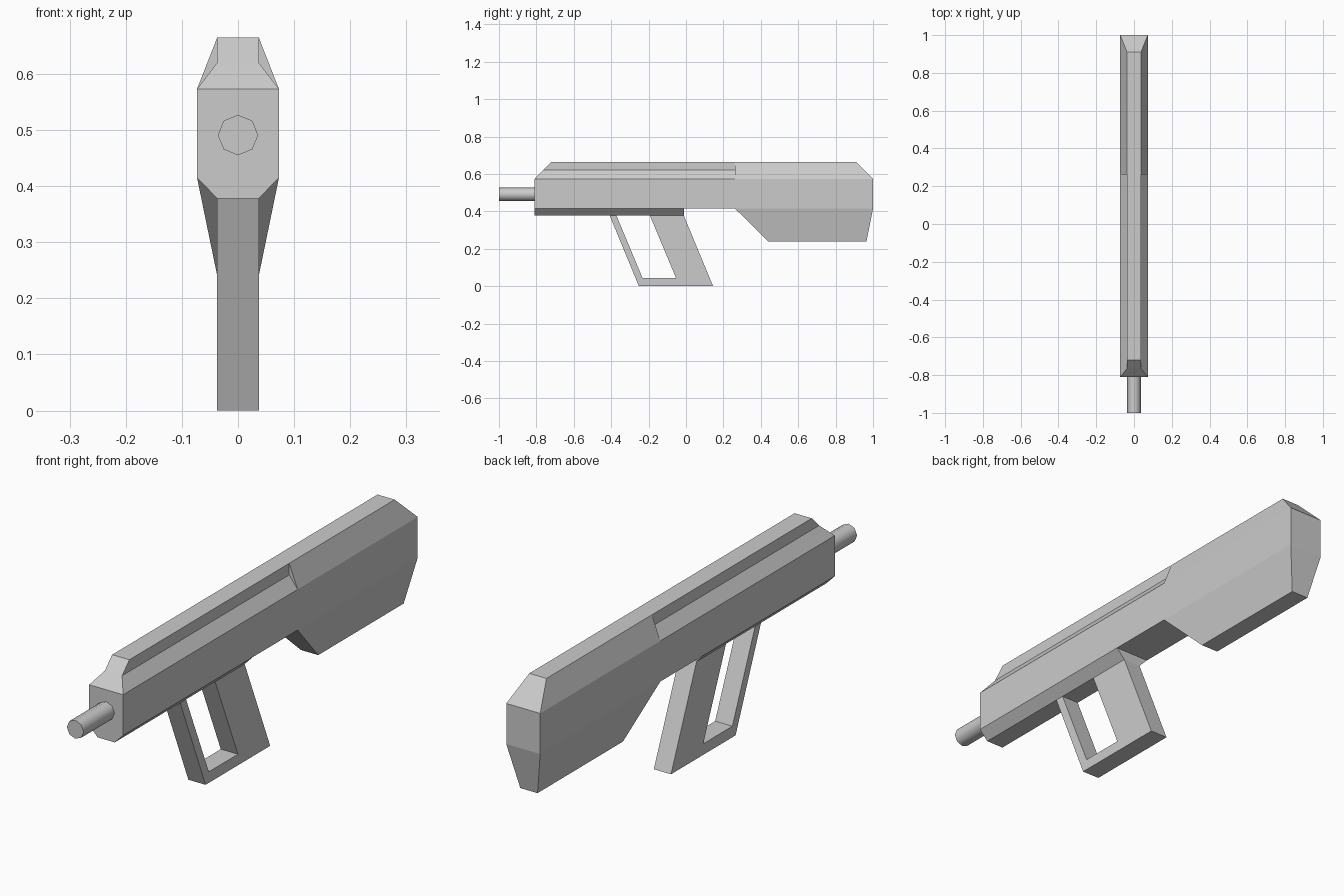
import bpy, bmesh, math
from mathutils import Matrix

if "Cube" in bpy.data.objects:
    bpy.data.objects.remove(bpy.data.objects["Cube"])


def finish(name, bm):
    bmesh.ops.recalc_face_normals(bm, faces=bm.faces)
    mesh = bpy.data.meshes.new(name)
    bm.to_mesh(mesh)
    bm.free()
    obj = bpy.data.objects.new(name, mesh)
    bpy.context.collection.objects.link(obj)
    return obj


def mirrored_block(name, half):
    """Symmetric block from levels (half width, z, front y, back y), bottom to top."""
    bm = bmesh.new()
    rings = [[bm.verts.new(p) for p in ((-x, f, z), (x, f, z), (x, b, z), (-x, b, z))]
             for x, z, f, b in half]
    bm.faces.new(rings[0])
    bm.faces.new(rings[-1])
    for lo, hi in zip(rings, rings[1:]):
        for i in range(4):
            j = (i + 1) % 4
            bm.faces.new((lo[i], lo[j], hi[j], hi[i]))
    return finish(name, bm)


W, N = 0.073, 0.037   # wide and narrow half widths

# Receiver with stepped top rib and sloped nose
mirrored_block("receiver", [(W, 0.415, -0.81, 0.262), (W, 0.573, -0.81, 0.262),
                            (N, 0.62, -0.765, 0.262), (N, 0.665, -0.72, 0.262)])

# Chamfered rail under the receiver
mirrored_block("under_rail", [(N, 0.378, -0.81, -0.012), (W, 0.415, -0.81, -0.012)])

# Deep tapered stock
mirrored_block("stock", [(N, 0.24, 0.44, 0.965), (W, 0.415, 0.262, 1.0),
                         (W, 0.573, 0.262, 1.0), (N, 0.665, 0.262, 0.91)])

# Slanted grip and guard: open U frame between outer and inner outlines
outer = [(-0.408, 0.378), (-0.252, 0.003), (0.145, 0.003), (-0.012, 0.378)]
inner = [(-0.372, 0.378), (-0.232, 0.043), (-0.053, 0.043), (-0.193, 0.378)]
bm = bmesh.new()
sides = [[[bm.verts.new((x, y, max(z - 0.003, 0) if z < 0.01 else z)) for y, z in line]
          for line in (outer, inner)] for x in (-N, N)]
for i in range(3):
    for out, inn in sides:
        bm.faces.new((out[i], out[i + 1], inn[i + 1], inn[i]))
    for k in range(2):
        a, b = sides[0][k], sides[1][k]
        bm.faces.new((a[i], a[i + 1], b[i + 1], b[i]))
for i in (0, 3):
    (ao, ai), (bo, bi) = sides
    bm.faces.new((ao[i], ai[i], bi[i], bo[i]))
finish("grip_and_guard", bm)

# Eight sided barrel
bm = bmesh.new()
bmesh.ops.create_cone(bm, cap_ends=True, segments=8, radius1=0.036, radius2=0.036, depth=0.2,
                      matrix=Matrix.Translation((0, -0.9, 0.491)) @ Matrix.Rotation(math.pi / 2, 4, 'X'))
for f in bm.faces:
    f.smooth = len(f.verts) == 4
for e in bm.edges:
    e.smooth = all(f.smooth for f in e.link_faces)
finish("barrel", bm)
